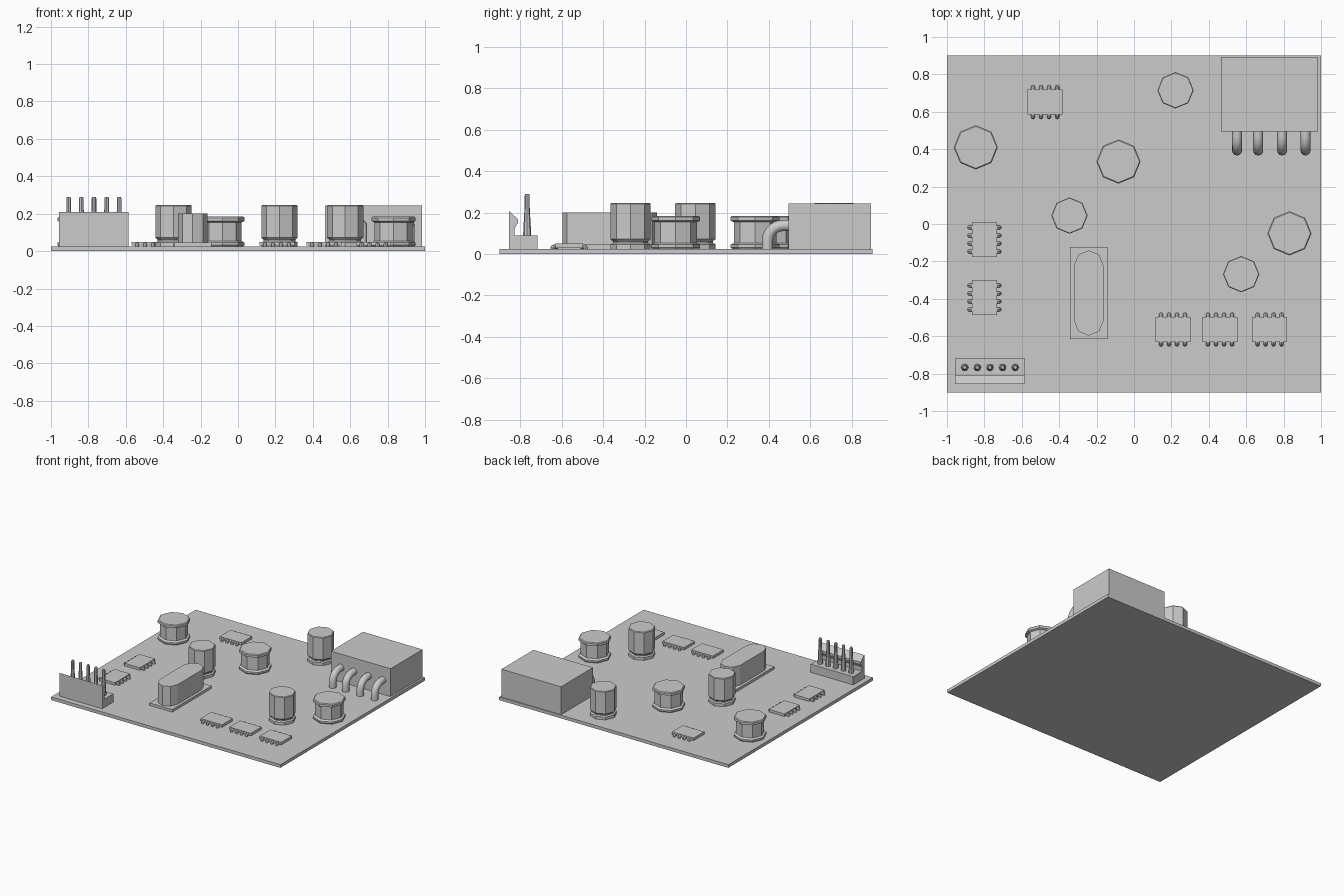
import bpy, bmesh
from math import sin, cos, pi
from mathutils import Vector, Matrix

if "Cube" in bpy.data.objects:
    bpy.data.objects.remove(bpy.data.objects["Cube"])

TOP = 0.025  # board surface height


def finish(name, bm, smooth=False):
    bmesh.ops.recalc_face_normals(bm, faces=bm.faces)
    me = bpy.data.meshes.new(name)
    bm.to_mesh(me)
    bm.free()
    ob = bpy.data.objects.new(name, me)
    bpy.context.collection.objects.link(ob)
    if smooth:
        bpy.ops.object.select_all(action='DESELECT')
        ob.select_set(True)
        bpy.context.view_layer.objects.active = ob
        bpy.ops.object.shade_smooth_by_angle(angle=0.7)
    return ob


def loft(bm, rings):
    """Skin a list of equal-sized closed rings and cap both ends."""
    vs = [[bm.verts.new(p) for p in r] for r in rings]
    n = len(vs[0])
    for a, b in zip(vs, vs[1:]):
        for i in range(n):
            bm.faces.new((a[i], a[(i + 1) % n], b[(i + 1) % n], b[i]))
    bm.faces.new(vs[0])
    bm.faces.new(vs[-1])


def box(name, x0, x1, y0, y1, z0, z1):
    bm = bmesh.new()
    loft(bm, [[(x0, y0, z), (x1, y0, z), (x1, y1, z), (x0, y1, z)] for z in (z0, z1)])
    return finish(name, bm)


def turned(name, x, y, profile, sides=8):
    bm = bmesh.new()
    loft(bm, [[(x + r * cos(2 * pi * i / sides), y + r * sin(2 * pi * i / sides), z)
               for i in range(sides)] for r, z in profile])
    return finish(name, bm)


def bent_pin(bm, x, path, r, sides, mat=Matrix()):
    """Round wire following a (y, z) path at constant x."""
    rings = []
    for i, (y, z) in enumerate(path):
        a, b = path[max(i - 1, 0)], path[min(i + 1, len(path) - 1)]
        t = Vector((b[0] - a[0], b[1] - a[1])).normalized()
        rings.append([mat @ Vector((x + r * cos(k), y - t.y * r * sin(k), z + t.x * r * sin(k)))
                      for k in (2 * pi * j / sides for j in range(sides))])
    loft(bm, rings)


def elbow(start, end, z_top, bend, steps):
    """Path going out along y from start to end, then down to the board."""
    s = 1 if end > start else -1
    arc = [(end - s * bend * (1 - sin(a)), z_top - bend * (1 - cos(a)))
           for a in (pi / 2 * i / steps for i in range(steps + 1))]
    return [(start, z_top)] + arc + [(end, TOP - 0.005)]


# Board
box("circuit_board", -1, 1, -0.9, 0.9, 0, TOP)

# Tall capacitors
CAP = [(0.097, TOP), (0.097, 0.047), (0.085, 0.053), (0.085, 0.061),
       (0.097, 0.072), (0.097, 0.242), (0.093, 0.247)]
for x, y in [(0.222, 0.715), (-0.345, 0.045), (0.573, -0.268)]:
    turned("capacitor", x, y, CAP)

# Wide spool-shaped inductors
COIL = [(0.112, TOP), (0.118, 0.032), (0.118, 0.045), (0.102, 0.054),
        (0.102, 0.154), (0.118, 0.161), (0.118, 0.178), (0.112, 0.184)]
for x, y in [(-0.846, 0.41), (-0.083, 0.334), (0.831, -0.05)]:
    turned("inductor", x, y, COIL)

# Eight-pin chips
for x, y, turn in [(-0.475, 0.652, 0), (-0.8, -0.083, 1), (-0.8, -0.393, 1),
                   (0.208, -0.564, 0), (0.46, -0.564, 0), (0.725, -0.564, 0)]:
    hx, hy = (0.067, 0.094) if turn else (0.094, 0.067)
    box("chip_body", x - hx, x + hx, y - hy, y + hy, 0.03, 0.05)
    bm = bmesh.new()
    mat = Matrix.Translation((x, y, 0)) @ Matrix.Rotation(turn * pi / 2, 4, 'Z')
    for s in (-1, 1):
        for i in range(4):
            bent_pin(bm, (i - 1.5) * 0.043, elbow(s * 0.055, s * 0.08, 0.036, 0.008, 2),
                     0.011, 8, mat)
    finish("chip_pins", bm, True)

# Crystal: base plate and rounded can
CX, CY = -0.242, -0.369
box("crystal_base", CX - 0.099, CX + 0.099, CY - 0.246, CY + 0.246, TOP, 0.045)
bm = bmesh.new()
outline = [(0.078 * cos(a), 0.078 * sin(a) + off)
           for off, a0 in ((0.15, 0), (-0.15, pi))
           for a in (a0 + pi / 4 * i for i in range(5))]
loft(bm, [[(CX + k * u, CY + k * v, z) for u, v in outline]
          for z, k in ((0.045, 1), (0.2, 1))])
finish("crystal_can", bm)

# Power connector with bent pins
box("connector_housing", 0.465, 0.985, 0.495, 0.893, TOP, 0.245)
bm = bmesh.new()
for x in (0.551, 0.664, 0.792, 0.917):
    bent_pin(bm, x, elbow(0.51, 0.393, 0.138, 0.075, 5), 0.027, 12)
finish("connector_pins", bm, True)

# Pin header with latching wall
side = [(-0.855, TOP), (-0.855, 0.208), (-0.811, 0.168), (-0.811, 0.153),
        (-0.829, 0.12), (-0.829, 0.09), (-0.717, 0.09), (-0.717, TOP)]
bm = bmesh.new()
loft(bm, [[(x, y, z) for y, z in side] for x in (-0.957, -0.586)])
finish("header_housing", bm)
for i in range(5):
    turned("header_pin", -0.905 + i * 0.0675, -0.767,
           [(0.02, 0.085), (0.0125, 0.225), (0.0125, 0.28), (0.009, 0.29)])
